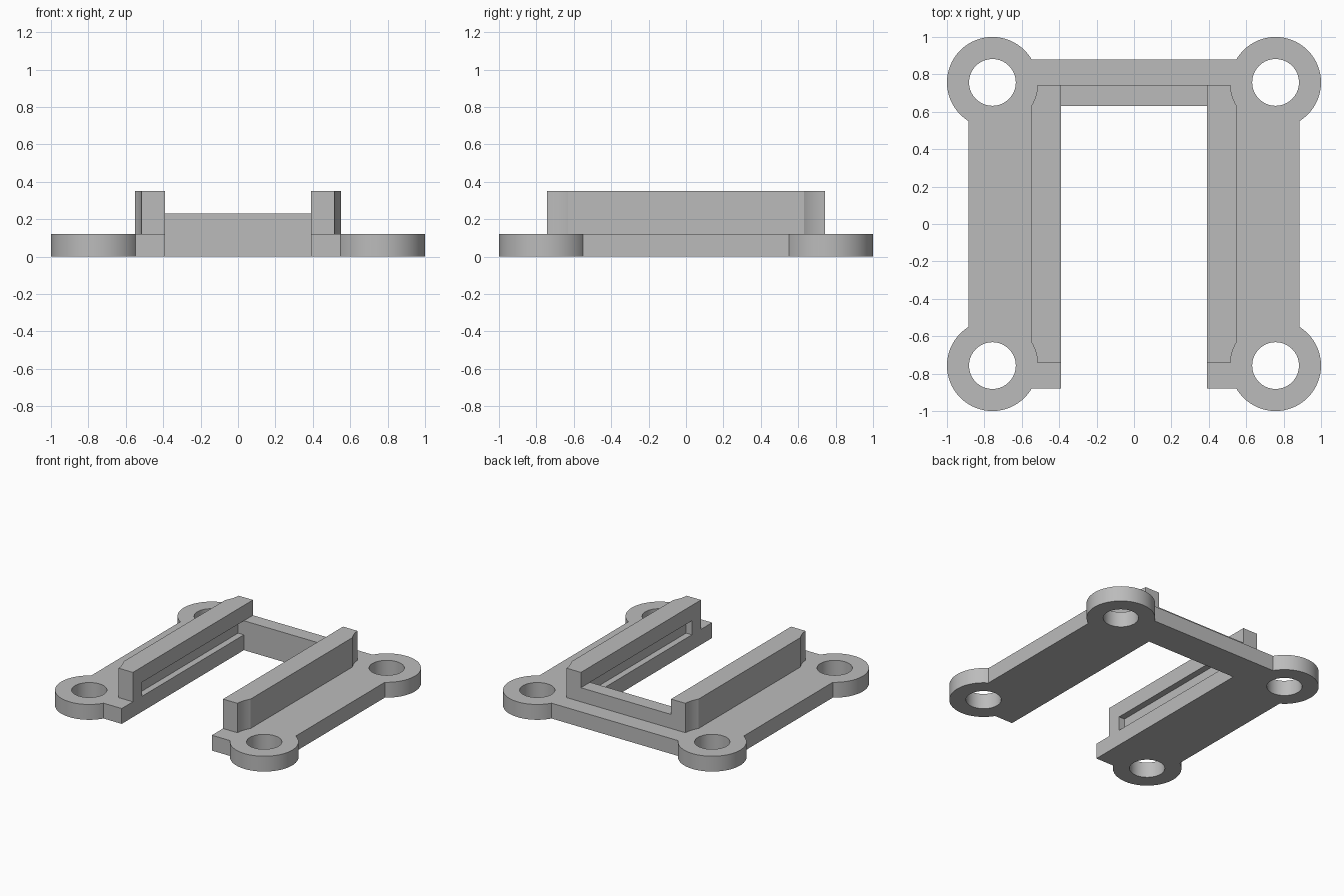
import bpy, bmesh, math

cube = bpy.data.objects.get("Cube")
if cube:
    bpy.data.objects.remove(cube, do_unlink=True)

PLATE, WALL, RAIL = 0.12, 0.23, 0.35     # top heights
INNER, OUTER = 0.39, 0.55                # rail faces in x
HOLE_AT, RING, HOLE = 0.757, 0.243, 0.125

grey = bpy.data.materials.new("plain_grey")
grey.use_nodes = True
colour = (0.5, 0.5, 0.5, 1)
grey.diffuse_color = colour
grey.node_tree.nodes["Principled BSDF"].inputs["Base Color"].default_value = colour


def prism(name, outline, z0, z1):
    """Extrude a flat outline from z0 to z1."""
    bm = bmesh.new()
    face = bm.faces.new([bm.verts.new((x, y, z0)) for x, y in outline])
    grown = bmesh.ops.extrude_face_region(bm, geom=[face])["geom"]
    for v in grown:
        if isinstance(v, bmesh.types.BMVert):
            v.co.z = z1
    bmesh.ops.recalc_face_normals(bm, faces=bm.faces)
    mesh = bpy.data.meshes.new(name)
    bm.to_mesh(mesh)
    bm.free()
    mesh.materials.append(grey)
    obj = bpy.data.objects.new(name, mesh)
    bpy.context.collection.objects.link(obj)
    return obj


def box(name, x0, x1, y0, y1, z0, z1):
    return prism(name, [(x0, y0), (x1, y0), (x1, y1), (x0, y1)], z0, z1)


def disc(name, x, y, radius, z0, z1, sides=64):
    turns = [2 * math.pi * i / sides for i in range(sides)]
    return prism(name, [(x + radius * math.cos(a), y + radius * math.sin(a))
                        for a in turns], z0, z1)


def combine(target, tool, operation):
    """Apply a boolean and discard the tool."""
    tool.hide_render = True
    mod = target.modifiers.new(operation.lower(), "BOOLEAN")
    mod.operation, mod.object, mod.solver = operation, tool, "EXACT"
    bpy.context.view_layer.objects.active = target
    bpy.ops.object.modifier_apply(modifier=mod.name)
    bpy.data.objects.remove(tool, do_unlink=True)


def smooth(obj):
    bpy.ops.object.select_all(action="DESELECT")
    obj.select_set(True)
    bpy.context.view_layer.objects.active = obj
    bpy.ops.object.shade_smooth_by_angle(angle=math.radians(20))


corners = [(sx * HOLE_AT, sy * HOLE_AT) for sx in (-1, 1) for sy in (-1, 1)]

# U-shaped base plate, open at the front
half = [(INNER, 0.63), (INNER, -0.88), (OUTER, -0.88), (OUTER, -0.7),
        (0.885, -0.7), (0.885, 0.7), (OUTER, 0.7), (OUTER, 0.88)]
plate = prism("base_plate", half + [(-x, y) for x, y in reversed(half)], 0, PLATE)

# Round screw bosses with through holes
for x, y in corners:
    combine(plate, disc("boss", x, y, RING, 0, PLATE), "UNION")
for x, y in corners:
    combine(plate, disc("hole_cutter", x, y, HOLE, -0.1, RAIL), "DIFFERENCE")
smooth(plate)

# Side rails, scooped around the bosses and slotted on the inside
for name, side in (("left_rail", 1), ("right_rail", -1)):
    rail = box(name, *sorted((side * INNER, side * OUTER)), -0.742, 0.742, PLATE, RAIL)
    for x, y in corners:
        if x * side > 0:
            combine(rail, disc("scoop_cutter", x, y, RING, 0, 0.5), "DIFFERENCE")
    slot = box("slot_cutter", *sorted((side * 0.3, side * (INNER + 0.05))),
               -0.63, 0.63, 0.05, WALL)
    combine(rail, slot, "DIFFERENCE")
    smooth(rail)

# Low wall joining the rails at the back
box("back_wall", -INNER, INNER, 0.63, 0.742, PLATE, WALL)
